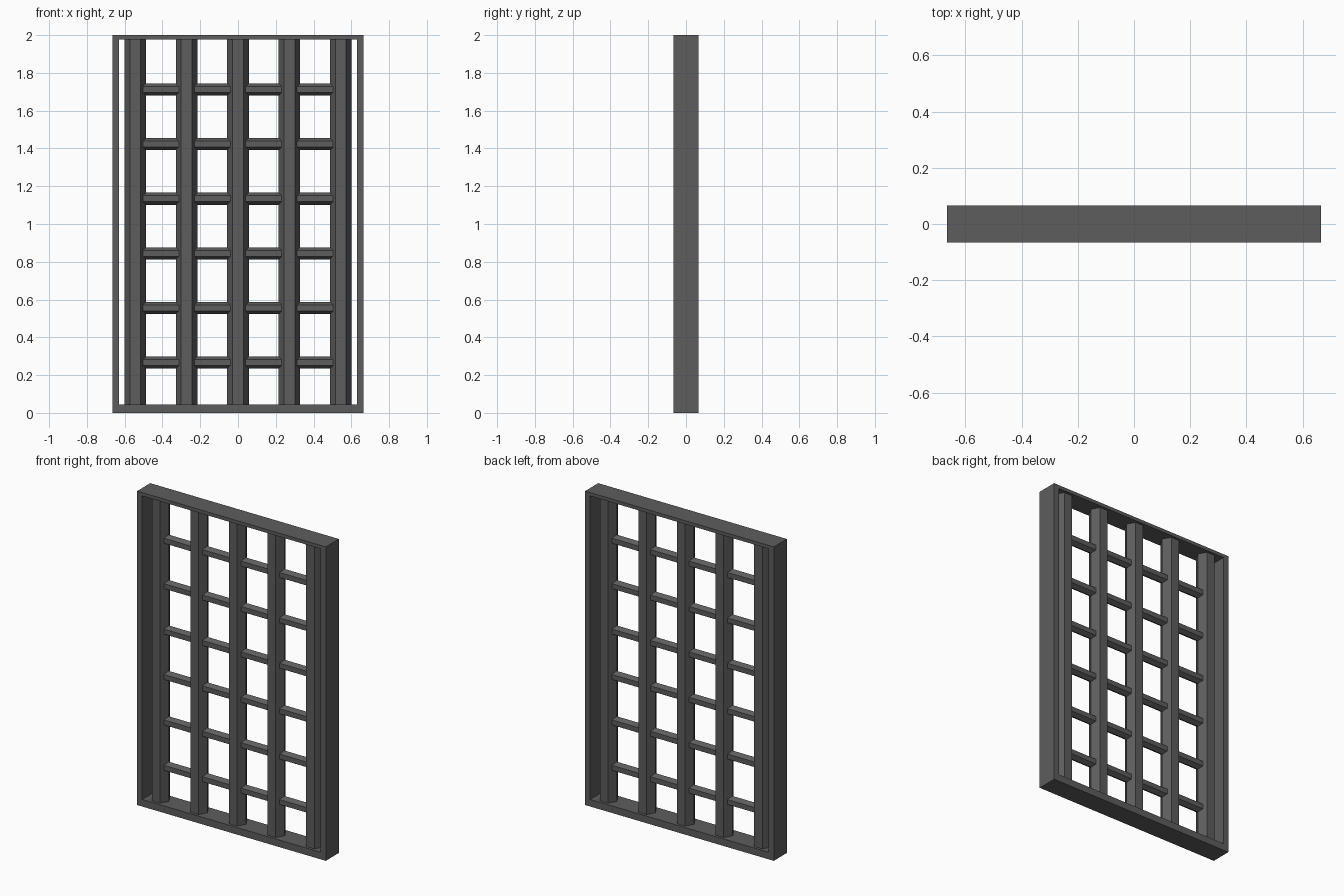
import bpy
import math
from mathutils import Matrix

if "Cube" in bpy.data.objects:
    bpy.data.objects.remove(bpy.data.objects["Cube"])

iron = bpy.data.materials.new("dark_iron")
iron.diffuse_color = (0.11, 0.11, 0.11, 1)
iron.use_nodes = True
iron.node_tree.nodes["Principled BSDF"].inputs["Base Color"].default_value = iron.diffuse_color

W, D, H = 0.665, 0.066, 2.0              # half width, half depth, height
SIDE, TOP, BOTTOM = 0.036, 0.022, 0.045  # frame thicknesses


def finish(ob, name):
    ob.name = name
    ob.data.materials.append(iron)
    return ob


def hex_bar(name, radius, length, location, along_x=False):
    """Six-sided bar with flat faces towards front and back."""
    bpy.ops.mesh.primitive_cylinder_add(vertices=6, radius=radius, depth=length)
    ob = bpy.context.object
    # corner points sideways, flats face the front and back
    ob.data.transform(Matrix.Rotation(math.radians(30), 4, 'Z'))
    if along_x:
        ob.data.transform(Matrix.Rotation(math.radians(90), 4, 'Y'))
    ob.location = location
    return finish(ob, name)


# Surrounding frame: outer rectangle with an inner opening, joined front to back
outer = [(-W, 0), (W, 0), (W, H), (-W, H)]
inner = [(-W + SIDE, BOTTOM), (W - SIDE, BOTTOM), (W - SIDE, H - TOP), (-W + SIDE, H - TOP)]
verts = [(x, y, z) for y in (-D, D) for loop in (outer, inner) for x, z in loop]
faces = []
for i in range(4):
    j = (i + 1) % 4
    faces += [(i, j, 4 + j, 4 + i),                # front
              (8 + j, 8 + i, 12 + i, 12 + j),      # back
              (j, i, 8 + i, 8 + j),                # outside
              (4 + i, 4 + j, 12 + j, 12 + i)]      # inside
mesh = bpy.data.meshes.new("frame")
mesh.from_pydata(verts, [], faces)
frame = bpy.data.objects.new("frame", mesh)
bpy.context.collection.objects.link(frame)
finish(frame, "frame")

# Five upright bars
z0, z1 = BOTTOM - 0.01, H - TOP + 0.01
for i in range(5):
    hex_bar(f"upright_bar_{i + 1}", 0.057, z1 - z0, ((i - 2) * 0.272, 0, (z0 + z1) / 2))

# Six thinner cross bars running through the uprights
for i in range(6):
    hex_bar(f"cross_bar_{i + 1}", 0.032, 1.088, (0, 0, 0.266 + i * 0.2893), along_x=True)
